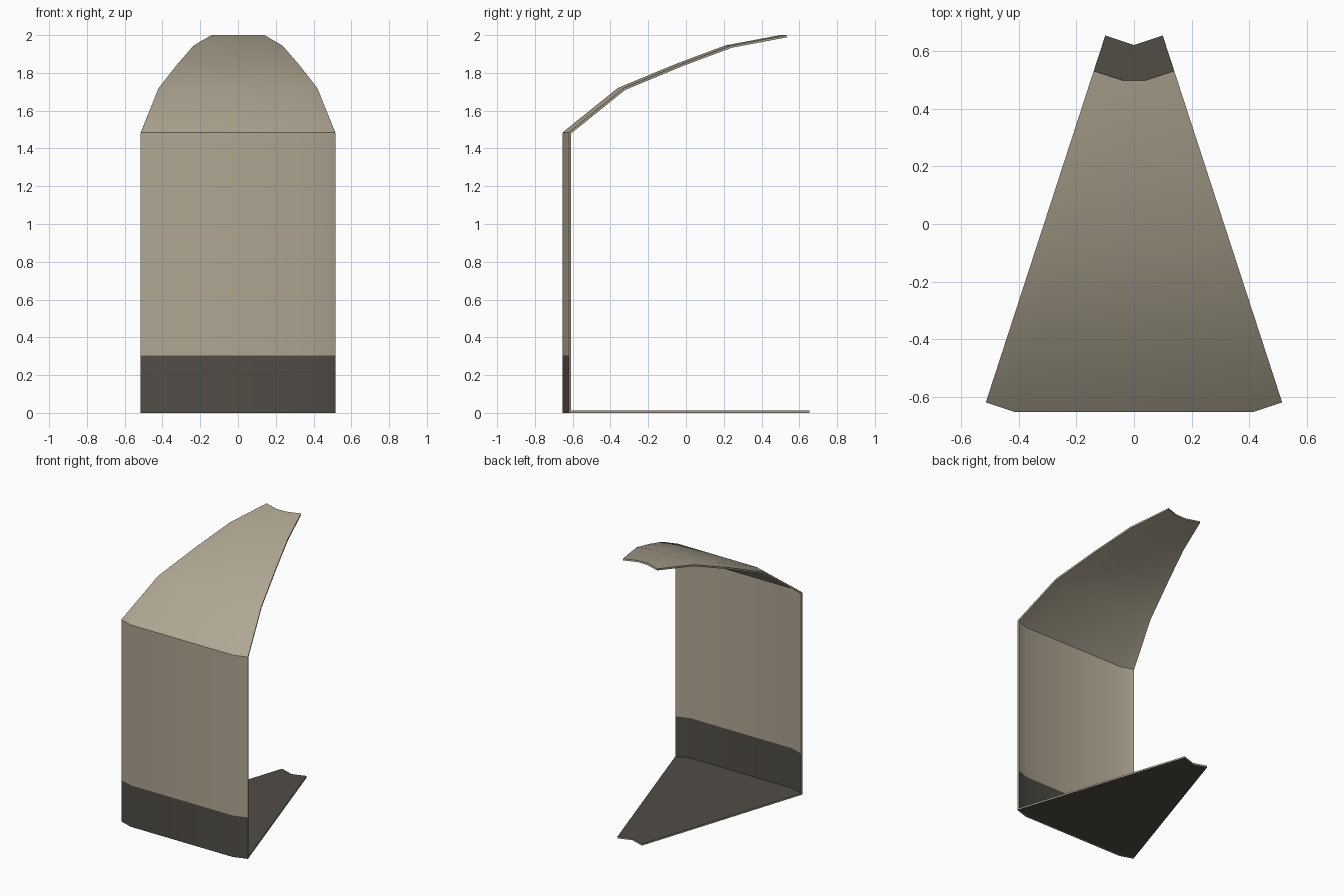
import bpy
import bmesh
from math import radians

cube = bpy.data.objects.get("Cube")
if cube:
    bpy.data.objects.remove(cube)


def make_material(name, rgb):
    mat = bpy.data.materials.new(name)
    mat.use_nodes = True
    color = (*rgb, 1)
    mat.diffuse_color = color
    mat.node_tree.nodes["Principled BSDF"].inputs["Base Color"].default_value = color
    return mat


dark = make_material("dark grey brown", (0.082, 0.074, 0.062))
tan = make_material("tan", (0.43, 0.385, 0.29))

HALF_WIDTH, FRONT_Y, TAPER = 0.515, -0.62, 3.072
WALL_TOP, THICKNESS = 1.485, 0.012


def section(half, z):
    """Four-point bevelled strip lying on the tapering wedge plan."""
    y = FRONT_Y + (HALF_WIDTH - half) * TAPER
    inner = half - 0.1
    return [(-half, y, z), (-inner, y - 0.033, z), (inner, y - 0.033, z), (half, y, z)]


def make_shell(name, sections, is_dark):
    """Loft the sections, thicken inward and give the rim the tan colour."""
    bm = bmesh.new()
    rows = [[bm.verts.new(p) for p in section(w, z)] for w, z in sections]
    for i, (low, high) in enumerate(zip(rows, rows[1:])):
        for a, b, c, d in zip(low, low[1:], high[1:], high):
            face = bm.faces.new((a, b, c, d))
            face.material_index = 0 if is_dark(i) else 1
    bmesh.ops.remove_doubles(bm, verts=bm.verts[:], dist=0.0005)
    mesh = bpy.data.meshes.new(name)
    bm.to_mesh(mesh)
    bm.free()
    mesh.materials.append(dark)
    mesh.materials.append(tan)
    obj = bpy.data.objects.new(name, mesh)
    bpy.context.collection.objects.link(obj)
    bpy.ops.object.select_all(action="DESELECT")
    obj.select_set(True)
    bpy.context.view_layer.objects.active = obj
    solid = obj.modifiers.new("thickness", "SOLIDIFY")
    solid.thickness = THICKNESS
    solid.offset = -1
    solid.use_even_offset = True
    solid.material_offset_rim = 1
    bpy.ops.object.modifier_apply(modifier=solid.name)
    bpy.ops.object.shade_smooth_by_angle(angle=radians(30))
    return obj


# Upright wall with a dark base band
make_shell("wall", [(HALF_WIDTH, z) for z in (0, 0.305, WALL_TOP)], lambda i: i == 0)

# Tapering curved roof
make_shell("roof", [(HALF_WIDTH, WALL_TOP), (0.42, 1.72), (0.322, 1.845),
                    (0.235, 1.945), (0.14, 2.0)], lambda i: False)

# Flat dark floor, starting just behind the wall
make_shell("floor", [(HALF_WIDTH - 0.004, THICKNESS), (0.1, THICKNESS)], lambda i: True)
